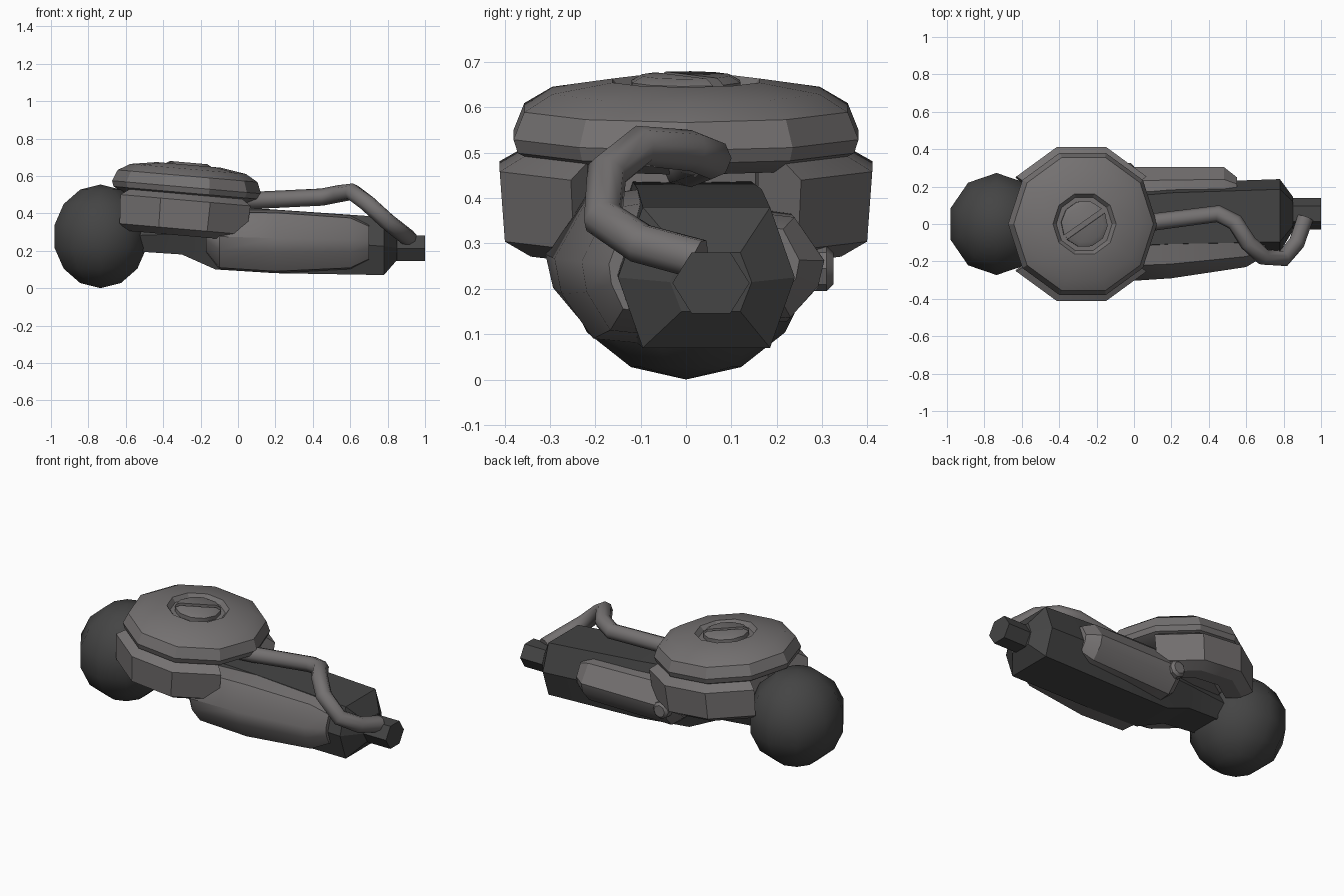
import bpy, bmesh, math
from mathutils import Vector

if "Cube" in bpy.data.objects:
    bpy.data.objects.remove(bpy.data.objects["Cube"])


def material(name, rgb):
    m = bpy.data.materials.new(name)
    m.diffuse_color = (*rgb, 1)
    m.use_nodes = True
    m.node_tree.nodes["Principled BSDF"].inputs["Base Color"].default_value = m.diffuse_color
    return m


LIGHT = material("warm_grey", (0.175, 0.165, 0.165))
DARK = material("charcoal", (0.058, 0.058, 0.058))
PIVOT, TILT = Vector((-0.28, 0, 0.48)), math.radians(5)


def finish(name, bm, mat, angle=35, tilted=False):
    bmesh.ops.recalc_face_normals(bm, faces=bm.faces)
    me = bpy.data.meshes.new(name)
    bm.to_mesh(me)
    bm.free()
    me.shade_smooth()
    me.set_sharp_from_angle(angle=math.radians(angle))
    me.materials.append(mat)
    ob = bpy.data.objects.new(name, me)
    bpy.context.collection.objects.link(ob)
    if tilted:
        ob.location = PIVOT
        ob.rotation_euler = (0, TILT, 0)
    return ob


def loft(name, rings, mat, angle=35, tilted=False, closed=False):
    """Skin a list of equal-length point rings, capped at both ends."""
    bm = bmesh.new()
    vs = [[bm.verts.new(p) for p in r] for r in rings]
    n = len(rings[0])
    for a, b in zip(vs, vs[1:] + (vs[:1] if closed else [])):
        for i in range(n):
            j = (i + 1) % n
            bm.faces.new((a[i], a[j], b[j], b[i]))
    if not closed:
        bm.faces.new(vs[0])
        bm.faces.new(vs[-1])
    return finish(name, bm, mat, angle, tilted)


def polar(r, z, degrees):
    a = math.radians(degrees)
    return (r * math.cos(a), r * math.sin(a), z)


def lathe(name, profile, mat, sides=10, angle=35):
    rings = [[polar(r, z, 360 * i / sides) for i in range(sides)]
             for r, z in profile]
    return loft(name, rings, mat, angle, tilted=True)


# Ball at the left end
bm = bmesh.new()
bmesh.ops.create_uvsphere(bm, u_segments=10, v_segments=7, radius=1)
bmesh.ops.scale(bm, vec=(0.265, 0.28, 0.277), verts=bm.verts)
bmesh.ops.translate(bm, vec=(-0.735, 0, 0.277), verts=bm.verts)
finish("ball", bm, DARK, 60)


# Six-sided main body with narrow neck and shallow nose cap
def hexagon(x, yc, hw, z0, z1):
    zm = (z0 + z1) / 2
    return [(x, yc - hw * 0.72, z0), (x, yc + hw * 0.72, z0), (x, yc + hw, zm),
            (x, yc + hw * 0.72, z1), (x, yc - hw * 0.72, z1), (x, yc - hw, zm)]


loft("body", [hexagon(*s) for s in (
    (-0.60, 0, 0.13, 0.20, 0.36), (-0.30, 0, 0.15, 0.18, 0.40),
    (-0.12, 0.01, 0.18, 0.10, 0.44), (0.20, 0.03, 0.19, 0.08, 0.42),
    (0.78, 0.045, 0.195, 0.07, 0.38), (0.85, 0.055, 0.09, 0.15, 0.28))],
    DARK, 20)

# Nose stub
nose = []
for x in (0.80, 1.0):
    nose.append([(x, 0.055 + 0.085 * math.cos(k * math.pi / 3),
                  0.213 + 0.078 * math.sin(k * math.pi / 3)) for k in range(6)])
loft("nose", nose, DARK)


# Side shells hugging the body
def shell_ring(x, yi, yo, z0, z1):
    shape = ((0, 0), (0.55, 0.03), (0.92, 0.32), (1, 0.55), (0.6, 0.95), (0, 1))
    return [(x, yi + (yo - yi) * u, z0 + (z1 - z0) * v) for u, v in shape]


loft("front_shell", [shell_ring(*s) for s in (
    (-0.17, -0.10, -0.24, 0.19, 0.40), (-0.10, -0.10, -0.31, 0.10, 0.42),
    (0.20, -0.10, -0.29, 0.08, 0.42), (0.60, -0.09, -0.23, 0.10, 0.39),
    (0.70, -0.10, -0.17, 0.15, 0.34))], LIGHT, 40)
loft("back_shell", [shell_ring(*s) for s in (
    (-0.12, 0.12, 0.25, 0.17, 0.35), (-0.06, 0.12, 0.305, 0.12, 0.38),
    (0.48, 0.14, 0.305, 0.13, 0.37), (0.55, 0.16, 0.25, 0.17, 0.34))],
    LIGHT, 30)

# Small bolt at the rear of the back shell
loft("side_bolt", [[(-0.05 + r * math.cos(k * math.pi / 4), y,
                     0.245 + r * math.sin(k * math.pi / 4)) for k in range(8)]
                   for r, y in ((0.05, 0.2), (0.05, 0.31), (0.035, 0.325))],
     LIGHT)

# Curved pipe running from the disc to the nose
cu = bpy.data.curves.new("pipe_path", "CURVE")
cu.dimensions = "3D"
cu.bevel_depth, cu.bevel_resolution, cu.use_fill_caps = 0.046, 2, True
path = ((-0.10, -0.01, 0.465), (0.10, 0.01, 0.47), (0.45, 0.055, 0.487),
        (0.54, 0.01, 0.505), (0.61, -0.10, 0.515), (0.69, -0.175, 0.455),
        (0.80, -0.183, 0.355), (0.87, -0.10, 0.30), (0.915, 0.03, 0.265))
sp = cu.splines.new("POLY")
sp.points.add(len(path) - 1)
for p, co in zip(sp.points, path):
    p.co = (*co, 1)
tmp = bpy.data.objects.new("pipe_path", cu)
bpy.context.collection.objects.link(tmp)
bpy.context.view_layer.update()
bm = bmesh.new()
bm.from_mesh(bpy.data.meshes.new_from_object(
    tmp.evaluated_get(bpy.context.evaluated_depsgraph_get())))
bpy.data.objects.remove(tmp)
bmesh.ops.remove_doubles(bm, verts=bm.verts, dist=0.0005)
finish("pipe", bm, LIGHT, 60)

# Ten-sided tilted disc with a round recess on top
lathe("disc", ((0.12, 0.0), (0.33, 0.0), (0.39, 0.03), (0.40, 0.06),
               (0.375, 0.12), (0.31, 0.158), (0.17, 0.18), (0.15, 0.155),
               (0.12, 0.155)), LIGHT, angle=28)
lathe("hub", ((0.24, -0.17), (0.26, -0.15), (0.26, 0.01)), LIGHT)

# Slotted screw: two half discs over a base
lathe("screw_base", ((0.12, 0.14), (0.12, 0.162)), LIGHT)
for side in (0, 180):
    rings = []
    for r, z in ((0.125, 0.15), (0.125, 0.178), (0.10, 0.192)):
        edge = math.degrees(math.asin(0.014 / r))
        rings.append([polar(r, z, 35 + side + edge + (180 - 2 * edge) * i / 5)
                      for i in range(6)])
    loft("screw_half", rings, LIGHT, tilted=True)

# Two arc clamps under the disc
section = ((0.27, -0.20), (0.36, -0.20), (0.42, -0.165), (0.432, -0.01),
           (0.37, 0.025), (0.27, 0.025))
for name, start in (("back_clamp", 36), ("front_clamp", 216)):
    loft(name, [[polar(r, z, start + 36 * i) for r, z in section]
                for i in range(4)], LIGHT, 28, tilted=True)
